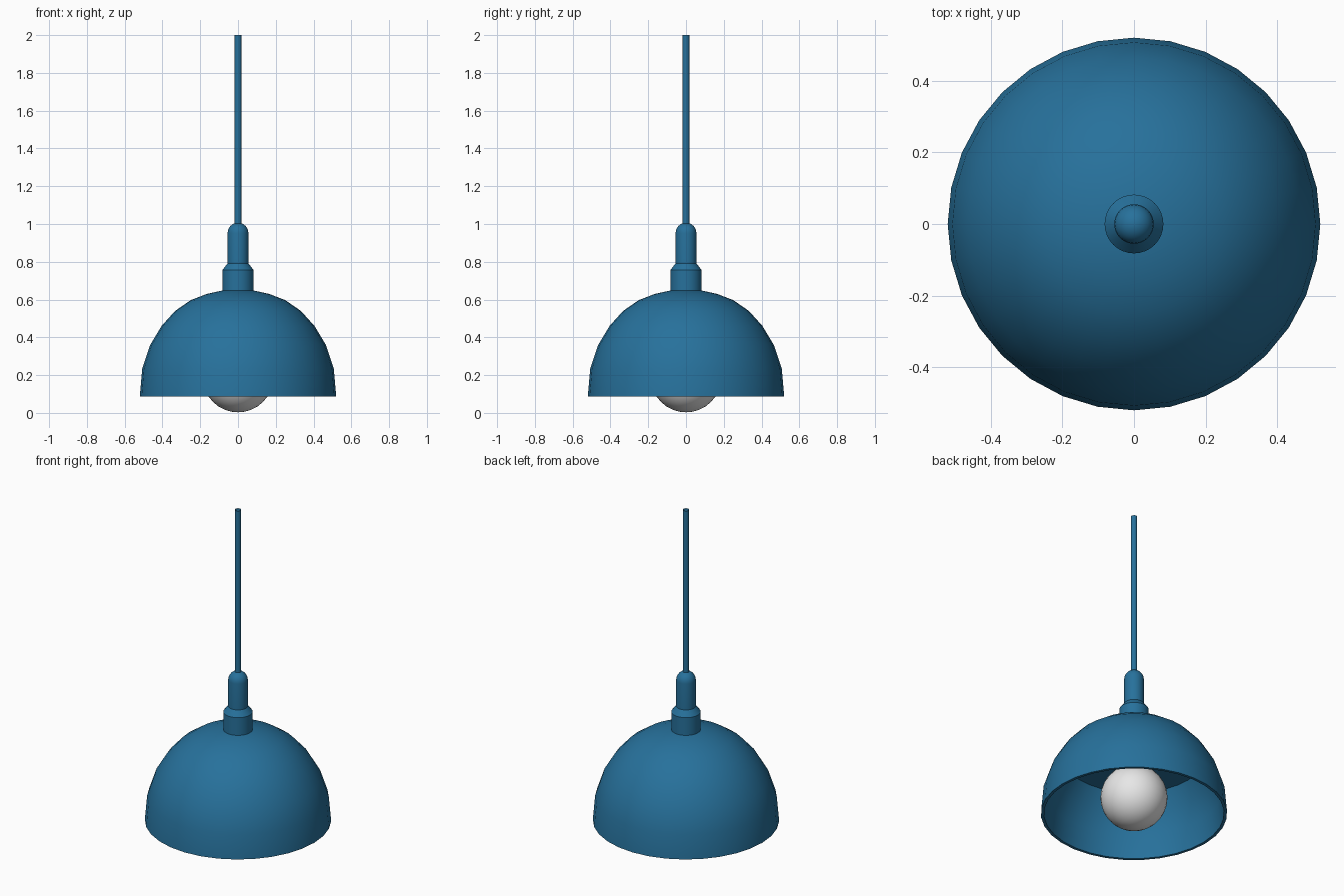
import bpy, bmesh, math

if "Cube" in bpy.data.objects:
    bpy.data.objects.remove(bpy.data.objects["Cube"])


def material(name, rgb):
    m = bpy.data.materials.new(name)
    m.diffuse_color = (*rgb, 1)
    m.use_nodes = True
    m.node_tree.nodes["Principled BSDF"].inputs["Base Color"].default_value = m.diffuse_color
    return m


blue = material("blue enamel", (0.02, 0.165, 0.33))
white = material("bulb white", (0.8, 0.8, 0.8))


def lathe(name, profile, mat, segs=32, angle=30):
    """Revolve (radius, z) points round the z axis."""
    bm = bmesh.new()
    verts = [bm.verts.new((r, 0, z)) for r, z in profile]
    edges = [bm.edges.new(p) for p in zip(verts, verts[1:])]
    bmesh.ops.spin(bm, geom=verts + edges, cent=(0, 0, 0), axis=(0, 0, 1),
                   angle=math.tau, steps=segs, use_merge=False)
    bmesh.ops.remove_doubles(bm, verts=bm.verts, dist=0.0005)
    bmesh.ops.recalc_face_normals(bm, faces=bm.faces)
    me = bpy.data.meshes.new(name)
    bm.to_mesh(me)
    bm.free()
    me.materials.append(mat)
    ob = bpy.data.objects.new(name, me)
    bpy.context.collection.objects.link(ob)
    bpy.ops.object.select_all(action='DESELECT')
    ob.select_set(True)
    bpy.context.view_layer.objects.active = ob
    bpy.ops.object.shade_smooth_by_angle(angle=math.radians(angle))
    return ob


# Shade: outer dome, thin rim, inner wall closed by a flat reflector plate
outer = [(0, 0.652), (0.082, 0.648), (0.165, 0.63), (0.25, 0.597), (0.333, 0.54),
         (0.405, 0.46), (0.465, 0.36), (0.507, 0.235), (0.52, 0.088)]
inner = [(0.503, 0.088), (0.49, 0.232), (0.45, 0.352), (0.393, 0.449), (0, 0.449)]
lathe("lamp_shade", outer + inner, blue)

# Collar, cone and rounded holder above the shade
dome = [(0.055 * math.cos(a), 0.952 + 0.055 * math.sin(a))
        for a in (math.pi / 2 * i / 6 for i in range(7))]
lathe("lamp_holder", [(0, 0.63), (0.082, 0.63), (0.082, 0.757), (0.055, 0.792)] + dome, blue)

# Hanging cord, an open tube
lathe("hanging_cord", [(0.018, 0.98), (0.018, 2.0)], blue, 16)

# Bulb
R, cz = 0.187, 0.19
bulb = [(R * math.sin(a), cz - R * math.cos(a))
        for a in (math.pi * i / 16 for i in range(17))]
lathe("light_bulb", bulb, white)
